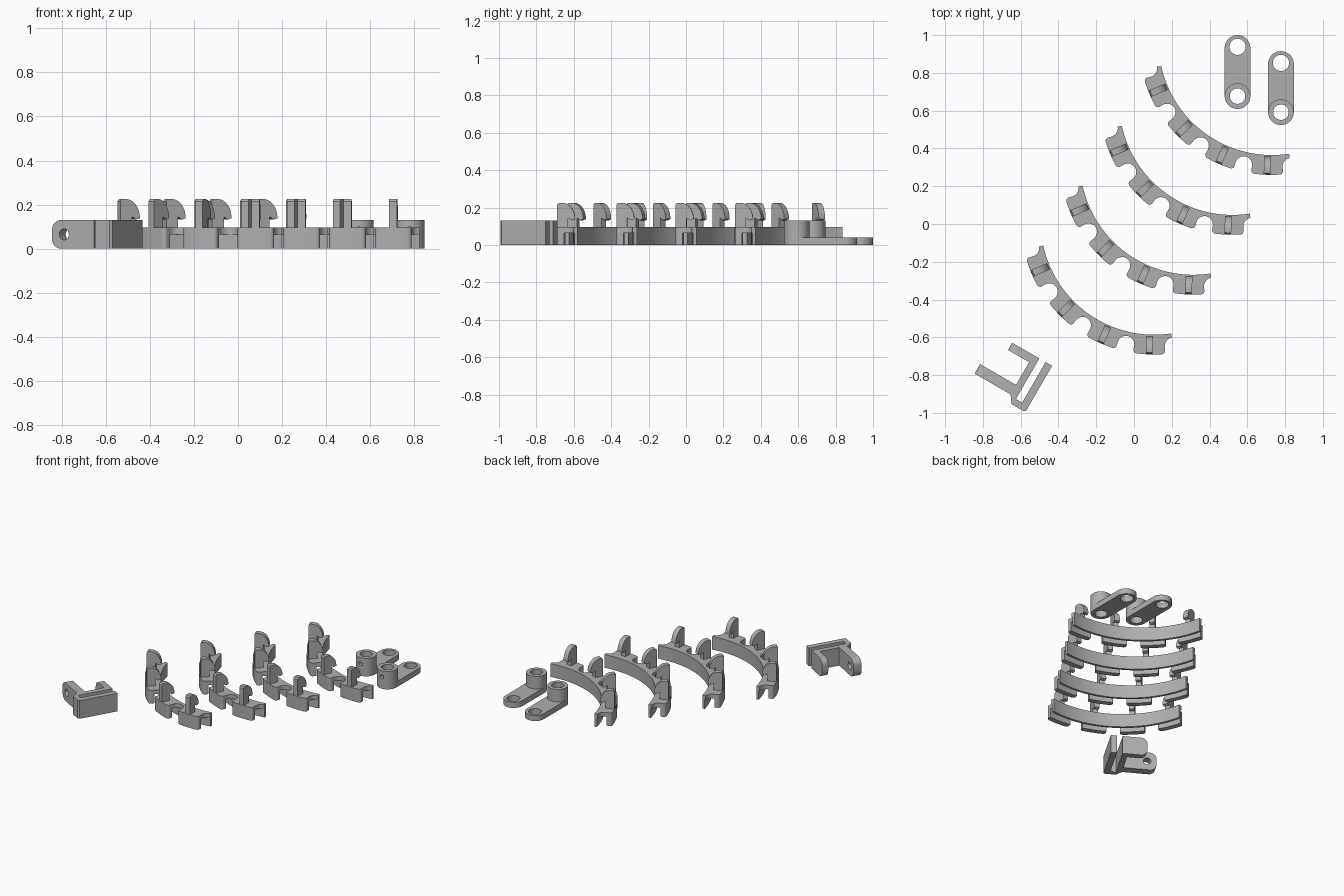
import bpy, bmesh
from math import sin, cos, pi, radians
from mathutils import Matrix, Vector

cube = bpy.data.objects.get("Cube")
if cube:
    bpy.data.objects.remove(cube, do_unlink=True)

grey = bpy.data.materials.new("plain grey")
grey.use_nodes = True
grey.diffuse_color = (0.43, 0.43, 0.43, 1)
grey.node_tree.nodes["Principled BSDF"].inputs["Base Color"].default_value = grey.diffuse_color


def prism(name, outline, low, high, matrix=Matrix()):
    """Extrude a flat outline from low to high along local z."""
    bm = bmesh.new()
    base = bm.faces.new([bm.verts.new((x, y, low)) for x, y in outline])
    grown = bmesh.ops.extrude_face_region(bm, geom=[base])["geom"]
    bmesh.ops.translate(bm, vec=(0, 0, high - low),
                        verts=[v for v in grown if isinstance(v, bmesh.types.BMVert)])
    bm.transform(matrix)
    bmesh.ops.recalc_face_normals(bm, faces=bm.faces)
    mesh = bpy.data.meshes.new(name)
    bm.to_mesh(mesh)
    bm.free()
    mesh.materials.append(grey)
    return place(name, mesh)


def place(name, mesh, location=(0, 0, 0)):
    obj = bpy.data.objects.new(name, mesh)
    obj.location = location
    bpy.context.collection.objects.link(obj)
    return obj


def combine(obj, other, operation="DIFFERENCE"):
    mod = obj.modifiers.new("combine", "BOOLEAN")
    mod.object, mod.operation, mod.solver = other, operation, "EXACT"
    graph = bpy.context.evaluated_depsgraph_get()
    mesh = bpy.data.meshes.new_from_object(obj.evaluated_get(graph))
    obj.modifiers.clear()
    obj.data = mesh
    bpy.data.objects.remove(other, do_unlink=True)


def arc(cx, cy, rx, ry, start, end, n=10):
    steps = [radians(start + (end - start) * i / n) for i in range(n + 1)]
    return [(cx + rx * cos(a), cy + ry * sin(a)) for a in steps]


def drill(obj, origin, direction, radius, depth):
    """Cut a round hole starting at origin along direction."""
    turn = Vector(direction).to_track_quat("Z", "Y").to_matrix().to_4x4()
    circle = arc(0, 0, radius, radius, 0, 360, 32)[:-1]
    combine(obj, prism("cutter", circle, 0, depth, Matrix.Translation(origin) @ turn))


# Curved brackets: thin inner wall, four pads and a channel open underneath
MIDDLE, PITCH, PADS = radians(235.5), radians(21.6), 4
R_IN, R_MID, R_OUT = 0.60, 0.66, 0.705
SPAN = PITCH * PADS / 2


def polar(angle, r):
    return (r * cos(MIDDLE + angle), r * sin(MIDDLE + angle))


half = PITCH * R_MID / 2
notch = 0.044
edge = half - notch
half_pad = [(0, R_OUT), (edge * 0.4, R_OUT)]
half_pad += arc(edge - 0.018, R_OUT - 0.018, 0.018, 0.018, 90, 0, 5)
half_pad += arc(half, 0.667, notch, notch, 180, 270, 8)
pad = [(-s, r) for s, r in reversed(half_pad[1:])] + half_pad

pad_angles = [PITCH * (i - (PADS - 1) / 2) for i in range(PADS)]
outline = []
for k, a in enumerate(pad_angles):
    outline += [polar(a + s / R_MID, r) for s, r in (pad if k == 0 else pad[1:])]
outline += [polar(SPAN - 2 * SPAN * i / 40, R_IN) for i in range(41)]
bracket = prism("curved_bracket", outline, 0, 0.095)

wide = SPAN + 0.1
channel = [polar(-wide + 2 * wide * i / 40, 0.668) for i in range(41)]
channel += [polar(wide - 2 * wide * i / 40, 0.617) for i in range(41)]
combine(bracket, prism("cutter", channel, -0.02, 0.065))

# Hooks: upright fins with a rounded lip toward the inside of the curve
hook_outline = [(0.703, 0.09), (0.703, 0.215), (0.695, 0.225)]
hook_outline += arc(0.675, 0.138, 0.068, 0.087, 90, 180, 12)
hook_outline += [(0.625, 0.132), (0.645, 0.145), (0.645, 0.09)]
hooks = []
for a in pad_angles:
    radial = Vector((*polar(a, 1), 0))
    up = Vector((0, 0, 1))
    frame = Matrix((radial, up, radial.cross(up))).transposed().to_4x4()
    hooks.append(prism("hook", hook_outline, -0.018, 0.018, frame))

for row in range(4):
    spot = (0.73 - 0.208 * row, 0.965 - 0.317 * row, 0)
    for part in [bracket] + hooks:
        if row < 3:
            place(part.name.split(".")[0], part.data, spot)
        else:
            part.location = spot

# Link arms: flat plate with a tall drilled boss at one end
R_ARM, LENGTH = 0.068, 0.255
plate = arc(0, 0, R_ARM, R_ARM, 180, 360, 24) + arc(0, LENGTH, R_ARM, R_ARM, 0, 180, 24)
arm = prism("link_arm", plate, 0, 0.04)
boss = arc(0, 0, R_ARM, R_ARM, 0, 360, 48)[:-1]
combine(arm, prism("boss", boss, 0, 0.13), "UNION")
drill(arm, (0, 0, -0.1), (0, 0, 1), 0.041, 0.4)
drill(arm, (0, LENGTH + 0.006, -0.1), (0, 0, 1), 0.043, 0.4)
drill(arm, (0, 0, 0.085), (0, -1, 0), 0.014, 0.2)
arm.location = (0.548, 0.677, 0)
place("link_arm", arm.data, (0.778, 0.592, 0))

# Clamp: folded double plate with two ears; local x runs along the plate
TALL = 0.13
clamp_profile = [(-1.15, -0.01), (-1.14, 0), (-0.867, 0), (-0.867, -0.04), (-1.115, -0.04),
                 (-1.115, -0.078), (-0.867, -0.078), (-0.867, -0.115),
                 (-1.108, -0.115), (-1.15, -0.085)]
u, v = Vector((0.5, 0.866, 0)), Vector((0.866, -0.5, 0))
frame = Matrix((u, v, Vector((0, 0, 1)))).transposed().to_4x4()
clamp = prism("clamp", clamp_profile, 0, TALL, frame)
drill(clamp, u * -1.01 + v * 0.1 + Vector((0, 0, TALL / 2)), -v, 0.011, 0.3)

ear_frame = Matrix((v, Vector((0, 0, 1)), u)).transposed().to_4x4()
for name, tip, near, far in (("long_ear", -0.335, -1.108, -1.05),
                             ("short_ear", -0.244, -0.911, -0.867)):
    r = 0.045
    shape = [(-0.1, 0), (-0.1, TALL)]
    shape += arc(tip + r, TALL - r, r, r, 90, 180, 8) + arc(tip + r, r, r, r, 180, 270, 8)
    ear = prism(name, shape, near, far, ear_frame)
    holes = [(-0.174, 0.042)] + ([(-0.272, 0.025)] if name == "long_ear" else [])
    for along, radius in holes:
        drill(ear, u * (near - 0.05) + v * along + Vector((0, 0, TALL / 2)), u, radius, 0.2)

# Smooth the round walls and keep the corners crisp
bpy.ops.object.select_all(action="DESELECT")
for obj in bpy.context.collection.objects:
    if obj.type == "MESH":
        obj.select_set(True)
        bpy.context.view_layer.objects.active = obj
bpy.ops.object.shade_smooth_by_angle(angle=radians(30))
